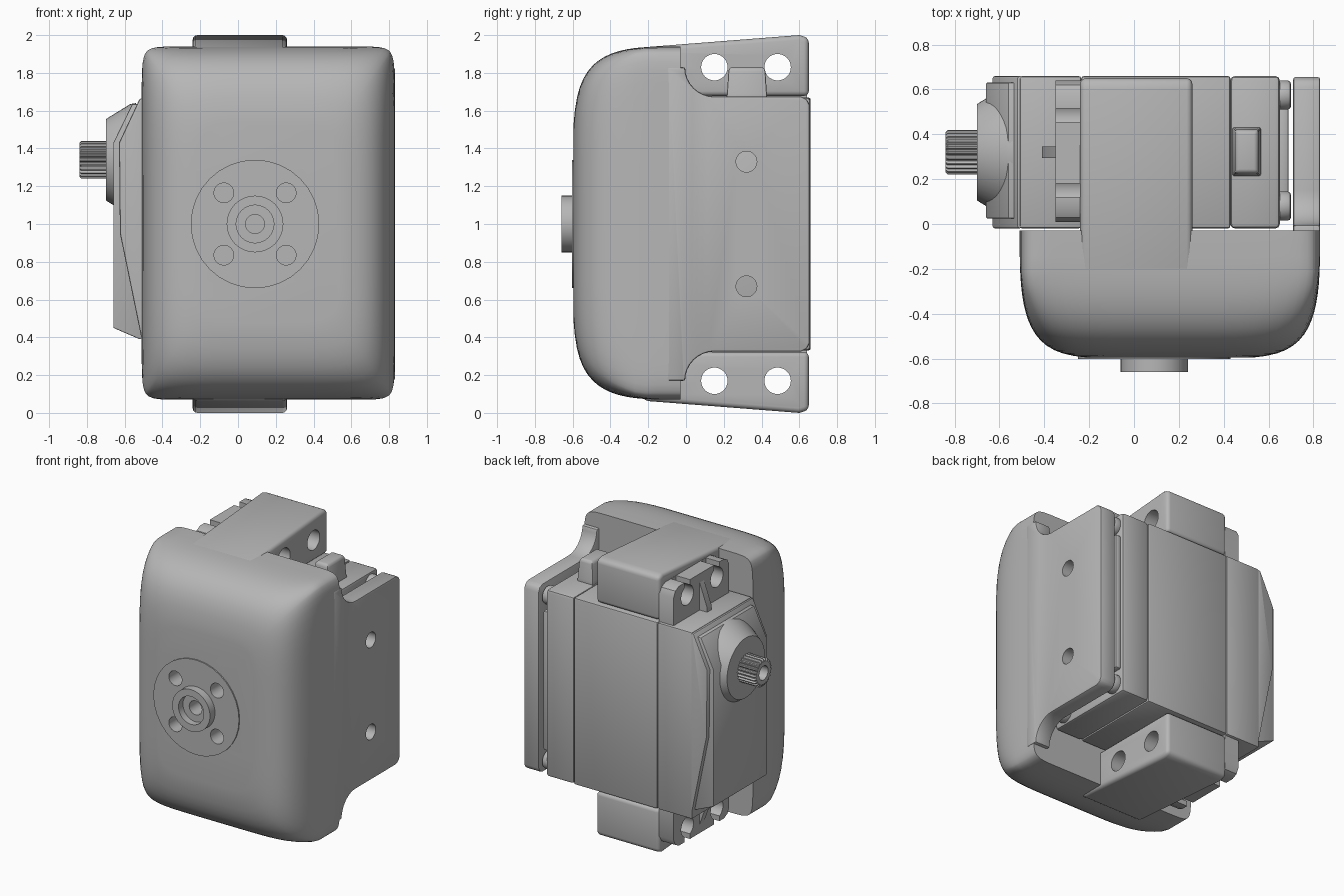
import bpy, bmesh, math
from mathutils import Vector

if "Cube" in bpy.data.objects:
    bpy.data.objects.remove(bpy.data.objects["Cube"], do_unlink=True)

grey = bpy.data.materials.new("plain grey")
grey.use_nodes = True
grey.diffuse_color = (0.47, 0.47, 0.47, 1)
grey.node_tree.nodes["Principled BSDF"].inputs["Base Color"].default_value = grey.diffuse_color


def activate(ob):
    bpy.ops.object.select_all(action='DESELECT')
    ob.select_set(True)
    bpy.context.view_layer.objects.active = ob


def loft(name, rings, bevel=0, segments=2):
    """Closed skin through rings of equal point count."""
    bm = bmesh.new()
    loops = [[bm.verts.new(p) for p in ring] for ring in rings]
    n = len(loops[0])
    for a, b in zip(loops, loops[1:]):
        for i in range(n):
            j = (i + 1) % n
            bm.faces.new((a[i], a[j], b[j], b[i]))
    bm.faces.new(loops[0])
    bm.faces.new(loops[-1])
    bmesh.ops.recalc_face_normals(bm, faces=bm.faces)
    me = bpy.data.meshes.new(name)
    bm.to_mesh(me)
    bm.free()
    me.materials.append(grey)
    ob = bpy.data.objects.new(name, me)
    bpy.context.collection.objects.link(ob)
    activate(ob)
    if bevel:
        mod = ob.modifiers.new("bevel", 'BEVEL')
        mod.width, mod.segments = bevel, segments
        mod.limit_method = 'ANGLE'
        bpy.ops.object.modifier_apply(modifier="bevel")
    bpy.ops.object.shade_smooth_by_angle(angle=math.radians(32))
    return ob


def place(axis, level, profile):
    """Lay a profile out across x as (y, z) or across y as (x, z)."""
    return [(level, a, b) if axis == 'x' else (a, level, b) for a, b in profile]


def prism(name, axis, lo, hi, profile, **kw):
    return loft(name, [place(axis, lo, profile), place(axis, hi, profile)], **kw)


def box(name, x, y, z, **kw):
    rect = [(y[0], z[0]), (y[1], z[0]), (y[1], z[1]), (y[0], z[1])]
    return prism(name, 'x', x[0], x[1], rect, **kw)


def circle(a, b, r, n=32):
    return [(a + r * math.cos(math.tau * i / n), b + r * math.sin(math.tau * i / n)) for i in range(n)]


def rod(name, axis, lo, hi, a, b, r, **kw):
    return prism(name, axis, lo, hi, circle(a, b, r), **kw)


def cut(ob, cutters):
    for c in cutters:
        mod = ob.modifiers.new("cut", 'BOOLEAN')
        mod.operation, mod.solver, mod.object = 'DIFFERENCE', 'EXACT', c
        activate(ob)
        bpy.ops.object.modifier_apply(modifier="cut")
    bpy.ops.object.shade_smooth_by_angle(angle=math.radians(32))


def discard(cutters):
    for c in cutters:
        bpy.data.objects.remove(c, do_unlink=True)


# Pillow-shaped front shell: rounded rectangle rings shrinking to the front
CX, CZ, HX, HZ = 0.16, 1.005, 0.67, 0.935


def shell_outline():
    side = [math.sin(math.pi / 2 * (i / 12 - 1)) for i in range(24)]
    square = [(1, s) for s in side] + [(-s, 1) for s in side]
    square += [(-1, -s) for s in side] + [(s, -1) for s in side]
    pts = []
    for u, v in square:
        k = (abs(u) ** 20 + abs(v) ** 20) ** (-1 / 20)
        pts.append((u * k, v * k))
    return pts


def shrink(u, v, t):
    lo, hi = 0.0, 1.0
    for _ in range(30):
        m = (lo + hi) / 2
        if (1 - (u * m) ** 6) * (1 - (v * m) ** 6) > t ** 3.4:
            lo = m
        else:
            hi = m
    return lo


rings = []
for t in (0, .2, .32, .42, .5, .57, .64, .7, .76, .81, .86, .9, .935, .96, .98, .99):
    ring = []
    for u, v in shell_outline():
        s = shrink(u, v, t)
        ring.append((CX + HX * u * s, -0.03 - 0.57 * t, CZ + HZ * v * s))
    rings.append(ring)
shell = loft("front_shell", rings)

# Round mounting disc and hollow boss on the front
disc = rod("mounting_disc", 'y', -0.603, -0.56, 0.09, 1.0, 0.34)
boss = rod("centre_boss", 'y', -0.66, -0.57, 0.09, 1.0, 0.15)
holes = [rod("cutter", 'y', -0.7, -0.45, 0.09 + a * 0.165, 1 + b * 0.165, 0.052)
         for a in (-1, 1) for b in (-1, 1)]
bore = [rod("cutter", 'y', -0.7, -0.61, 0.09, 1.0, 0.1),
        rod("cutter", 'y', -0.7, -0.45, 0.09, 1.0, 0.05)]
cut(shell, holes + bore[1:])
cut(disc, holes + bore[1:])
cut(boss, bore)
discard(holes + bore)

# Side plate with concave fillets running into the shell
arc = [(0.15 - 0.155 * math.cos(i * math.pi / 16), 1.83 - 0.155 * math.sin(i * math.pi / 16)) for i in range(9)]
upper = [(-0.1, 1.83)] + arc + [(0.61, 1.675), (0.64, 1.66), (0.655, 1.63)]
lower = [(y, 2 - z) for y, z in reversed(upper)]
plate = prism("side_plate", 'x', 0.71, 0.83, upper + lower, bevel=0.01)
holes = [rod("cutter", 'x', 0.6, 0.9, 0.32, z, 0.055) for z in (0.67, 1.33)]
cut(plate, holes)
discard(holes)

# Motor case in three sections with fine seams
CASE_Y, CASE_Z = (-0.02, 0.66), (0.33, 1.67)
box("case_front", (-0.51, -0.235), CASE_Y, CASE_Z, bevel=0.012)
box("case_middle", (-0.235, 0.43), CASE_Y, CASE_Z, bevel=0.012)
box("case_rear", (0.43, 0.65), CASE_Y, CASE_Z, bevel=0.02)
box("case_end", (0.64, 0.69), (0.02, 0.64), (0.5, 1.5), bevel=0.015)
for y in (0.08, 0.575):
    for z in (0.41, 1.59):
        rod("case_screw", 'x', 0.63, 0.70, y, z, 0.065, bevel=0.015)

# Tapered output cover
prism("output_cover", 'y', *CASE_Y,
      [(-0.50, 0.34), (-0.625, 0.95), (-0.63, 1.43), (-0.52, 1.665), (-0.50, 1.665)], bevel=0.01)
prism("cover_panel", 'y', 0.025, 0.63,
      [(-0.50, 0.39), (-0.52, 0.39), (-0.66, 0.45), (-0.66, 1.43), (-0.56, 1.635), (-0.50, 1.635)], bevel=0.006)

# Conical bearing collar and splined shaft
SY, SZ = 0.32, 1.34
collar = loft("shaft_collar", [place('x', x, circle(SY, SZ, r, 48))
                               for x, r in ((-0.54, 0.3), (-0.57, 0.295), (-0.70, 0.215))])
teeth = 24
spline = []
for i in range(teeth * 4):
    r = 0.1 if i % 4 < 2 else 0.088
    a = math.tau * i / (teeth * 4)
    spline.append((SY + r * math.cos(a), SZ + r * math.sin(a)))
small = [(SY + (y - SY) * 0.9, SZ + (z - SZ) * 0.9) for y, z in spline]
shaft = loft("output_shaft", [place('x', -0.68, spline), place('x', -0.83, spline), place('x', -0.84, small)])
bore = rod("cutter", 'x', -0.9, -0.74, SY, SZ, 0.05)
cut(shaft, [bore])
discard([bore])

# Top and bottom: shell arm, slotted motor ear and gusset
for word, flip in (("top", False), ("bottom", True)):
    def fz(pts):
        return [(a, 2 - z if flip else z) for a, z in pts]

    def zr(lo, hi):
        return (2 - hi, 2 - lo) if flip else (lo, hi)

    arm = prism(word + "_arm", 'x', -0.24, 0.26,
                fz([(-0.25, 1.88), (-0.22, 1.936), (0.60, 2.0), (0.65, 1.985), (0.65, 1.678), (-0.25, 1.678)]),
                bevel=0.025, segments=3)
    ear = prism(word + "_motor_ear", 'x', -0.35, -0.235,
                fz([(0.01, 1.66), (0.01, 1.87), (0.03, 1.91), (0.07, 1.93), (0.58, 1.93), (0.62, 1.91),
                    (0.64, 1.87), (0.64, 1.66)]))
    zc = 2 - 1.83 if flip else 1.83
    holes = [rod("cutter", 'x', -0.6, 0.5, y, zc, 0.07) for y in (0.15, 0.485)]
    slots = [box("cutter", (-0.4, -0.241), (y - 0.03, y + 0.03), zr(1.83, 2.1)) for y in (0.15, 0.485)]
    cut(arm, holes)
    cut(ear, holes + slots)
    discard(holes + slots)
    prism(word + "_ear_gusset", 'y', 0.295, 0.345, fz([(-0.41, 1.66), (-0.41, 1.70), (-0.345, 1.88), (-0.345, 1.66)]))

# Cable outlet block
rings = []
for z, grow in ((1.66, 0.012), (1.69, 0.008), (1.815, 0), (1.83, -0.012)):
    x0, x1, y0, y1 = 0.45 - grow, 0.555 + grow, 0.225 - grow, 0.42 + grow
    rings.append([(x0, y0, z), (x1, y0, z), (x1, y1, z), (x0, y1, z)])
loft("cable_outlet", rings, bevel=0.008)
